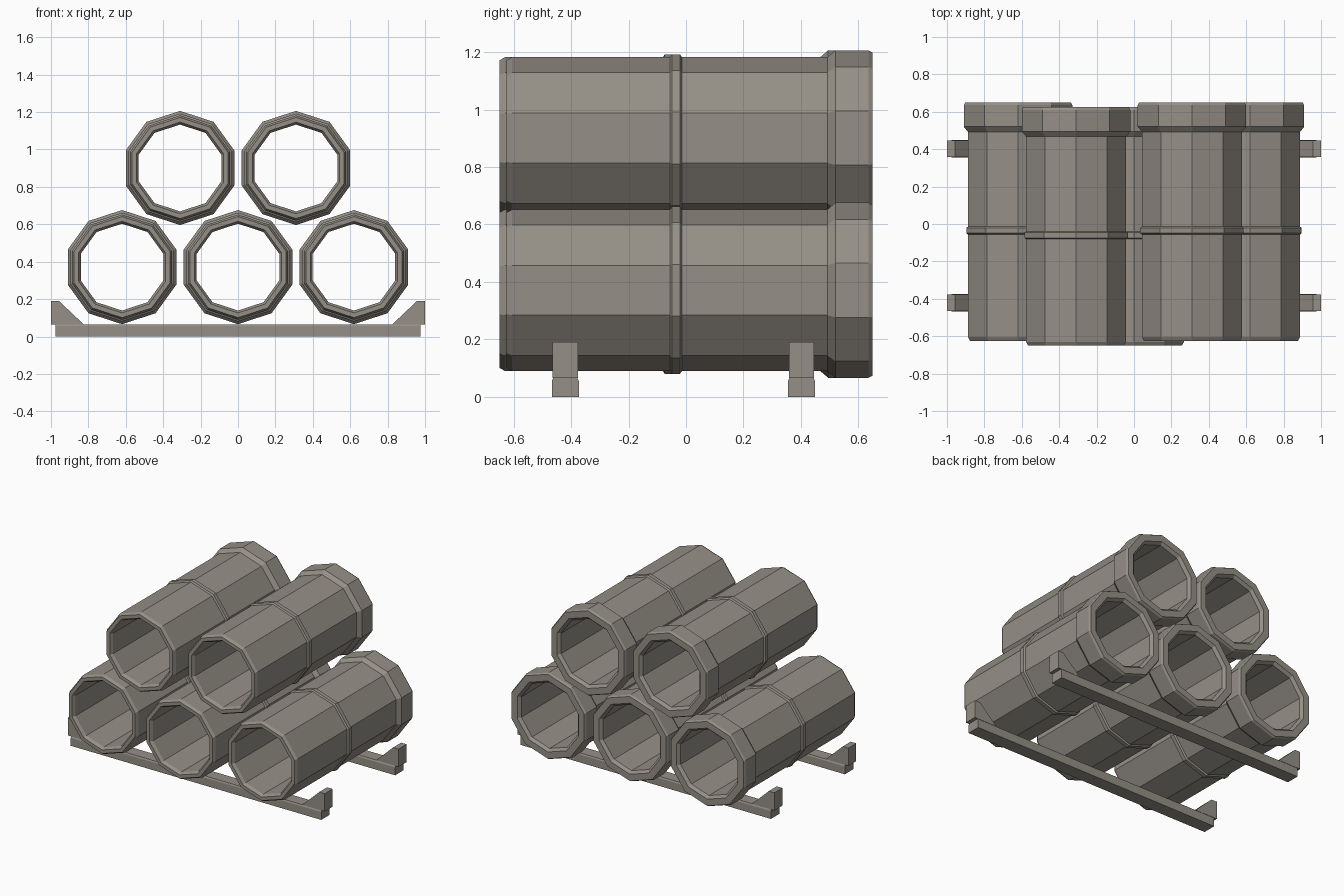
import bpy, bmesh
from math import pi, sin, cos

cube = bpy.data.objects.get("Cube")
if cube:
    bpy.data.objects.remove(cube)

concrete = bpy.data.materials.new("warm grey concrete")
concrete.use_nodes = True
colour = (0.30, 0.275, 0.24, 1)
concrete.diffuse_color = colour
concrete.node_tree.nodes["Principled BSDF"].inputs["Base Color"].default_value = colour


def finish(name, bm):
    bmesh.ops.recalc_face_normals(bm, faces=bm.faces)
    mesh = bpy.data.meshes.new(name)
    bm.to_mesh(mesh)
    bm.free()
    mesh.materials.append(concrete)
    obj = bpy.data.objects.new(name, mesh)
    bpy.context.collection.objects.link(obj)
    return obj


# Pipe wall section as (radius, y): plain end, middle band, flared socket, bore
SECTION = [(0.27, -0.625), (0.281, -0.605),
           (0.281, -0.056), (0.291, -0.049), (0.291, -0.021), (0.281, -0.014),
           (0.281, 0.492), (0.305, 0.52), (0.305, 0.635), (0.297, 0.65),
           (0.25, 0.65), (0.232, 0.63), (0.232, -0.605), (0.245, -0.625)]
SIDES = 10


def pipe(name, x, z, shift):
    bm = bmesh.new()
    rings = []
    for i in range(SIDES):
        a = 2 * pi * i / SIDES
        rings.append([bm.verts.new((x + r * sin(a), y + shift, z + r * cos(a)))
                      for r, y in SECTION])
    n = len(SECTION)
    for i, ring in enumerate(rings):
        nxt = rings[(i + 1) % SIDES]
        for j in range(n):
            k = (j + 1) % n
            bm.faces.new((ring[j], ring[k], nxt[k], nxt[j]))
    return finish(name, bm)


def prism(name, outline, offset):
    """Extrude a closed outline of points along the given offset."""
    bm = bmesh.new()
    face = bm.faces.new([bm.verts.new(p) for p in outline])
    out = bmesh.ops.extrude_face_region(bm, geom=[face])
    verts = [v for v in out["geom"] if isinstance(v, bmesh.types.BMVert)]
    bmesh.ops.translate(bm, verts=verts, vec=offset)
    return finish(name, bm)


# Stack of pipes: three below, two above
pipe("lower_right_pipe", -0.62, 0.371, 0)
pipe("lower_middle_pipe", 0, 0.371, -0.025)
pipe("lower_left_pipe", 0.62, 0.371, 0)
pipe("upper_right_pipe", -0.31, 0.901, -0.025)
pipe("upper_left_pipe", 0.31, 0.901, 0)

# Bearer rails with a wedge chock at each end
for place, y in (("front", -0.42), ("rear", 0.402)):
    rail = [(-0.975, y + dy, z) for dy, z in
            ((-0.047, 0), (0.047, 0), (0.047, 0.055), (0.042, 0.065),
             (-0.042, 0.065), (-0.047, 0.055))]
    prism(place + "_rail", rail, (1.95, 0, 0))
    for side, s in (("left", 1), ("right", -1)):
        chock = [(s * x, y - 0.044, z) for x, z in
                 ((0.825, 0.065), (1.0, 0.065), (1.0, 0.19), (0.957, 0.19))]
        prism(f"{place}_{side}_chock", chock, (0, 0.088, 0))
